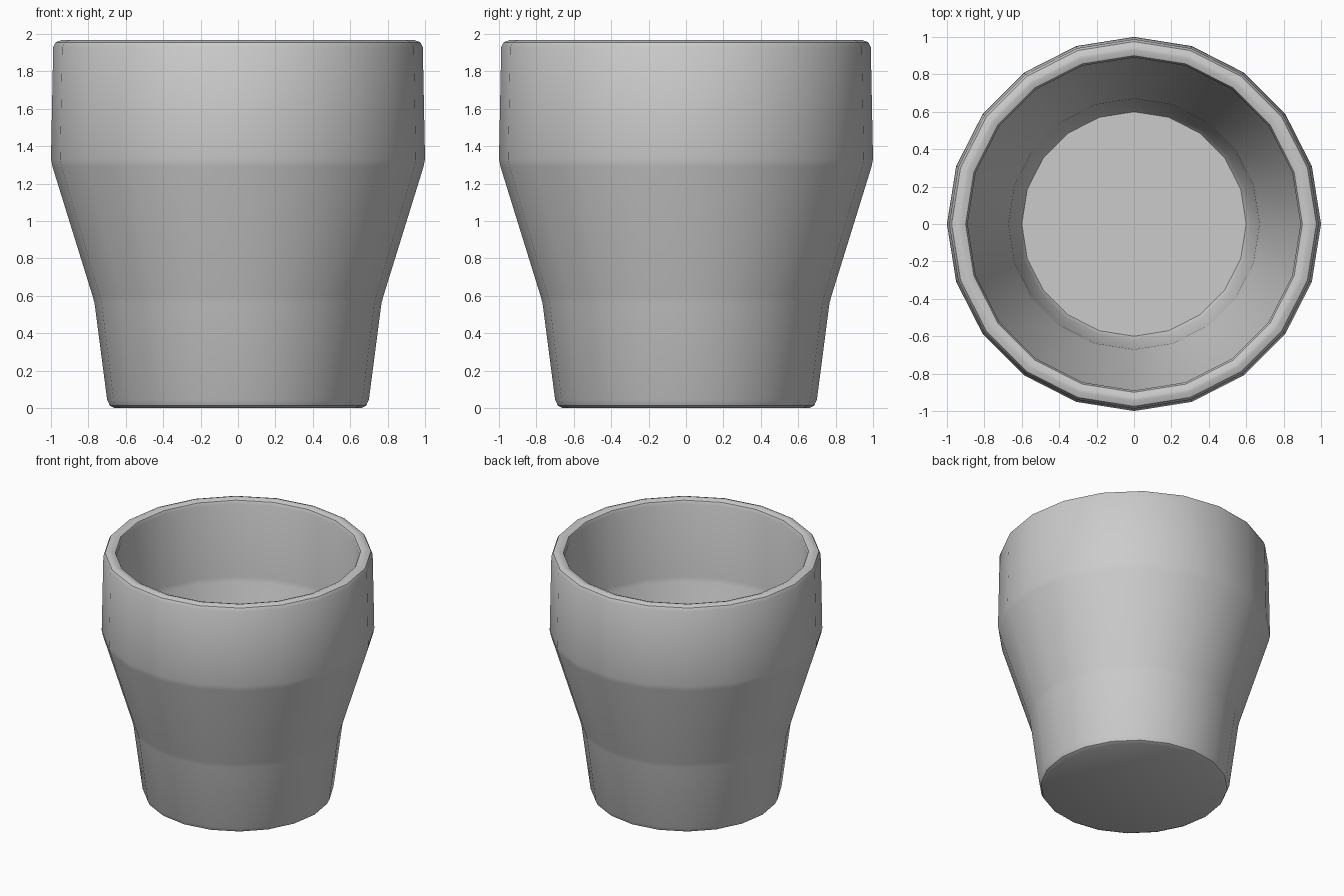
import bpy, bmesh, math

if "Cube" in bpy.data.objects:
    bpy.data.objects.remove(bpy.data.objects["Cube"])

SIDES = 20

# Outer wall from foot to rim, over the lip and down the inner wall to the floor (radius, height)
profile = [
    (0.66, 0.0), (0.685, 0.012), (0.70, 0.045),
    (0.767, 0.56), (0.778, 0.60),
    (0.992, 1.29), (1.0, 1.33),
    (0.988, 1.93), (0.975, 1.955), (0.945, 1.966),
    (0.93, 1.966), (0.90, 1.955), (0.89, 1.93),
    (0.90, 1.34), (0.892, 1.30),
    (0.682, 0.62), (0.671, 0.58),
    (0.62, 0.13), (0.60, 0.10),
]

# Revolve the profile into rings of faces
bm = bmesh.new()
rings = []
for r, z in profile:
    rings.append([bm.verts.new((r * math.cos(2 * math.pi * i / SIDES),
                                r * math.sin(2 * math.pi * i / SIDES), z))
                  for i in range(SIDES)])
for a, b in zip(rings, rings[1:]):
    for i in range(SIDES):
        j = (i + 1) % SIDES
        bm.faces.new((a[i], a[j], b[j], b[i]))

# Underside and inner floor
bm.faces.new(rings[0][::-1])
bm.faces.new(rings[-1])
bmesh.ops.recalc_face_normals(bm, faces=bm.faces[:])

mesh = bpy.data.meshes.new("cup")
bm.to_mesh(mesh)
bm.free()
cup = bpy.data.objects.new("cup", mesh)
bpy.context.collection.objects.link(cup)

# Smooth walls, crisp lip and foot
bpy.context.view_layer.objects.active = cup
cup.select_set(True)
bpy.ops.object.shade_smooth_by_angle(angle=math.radians(30))
